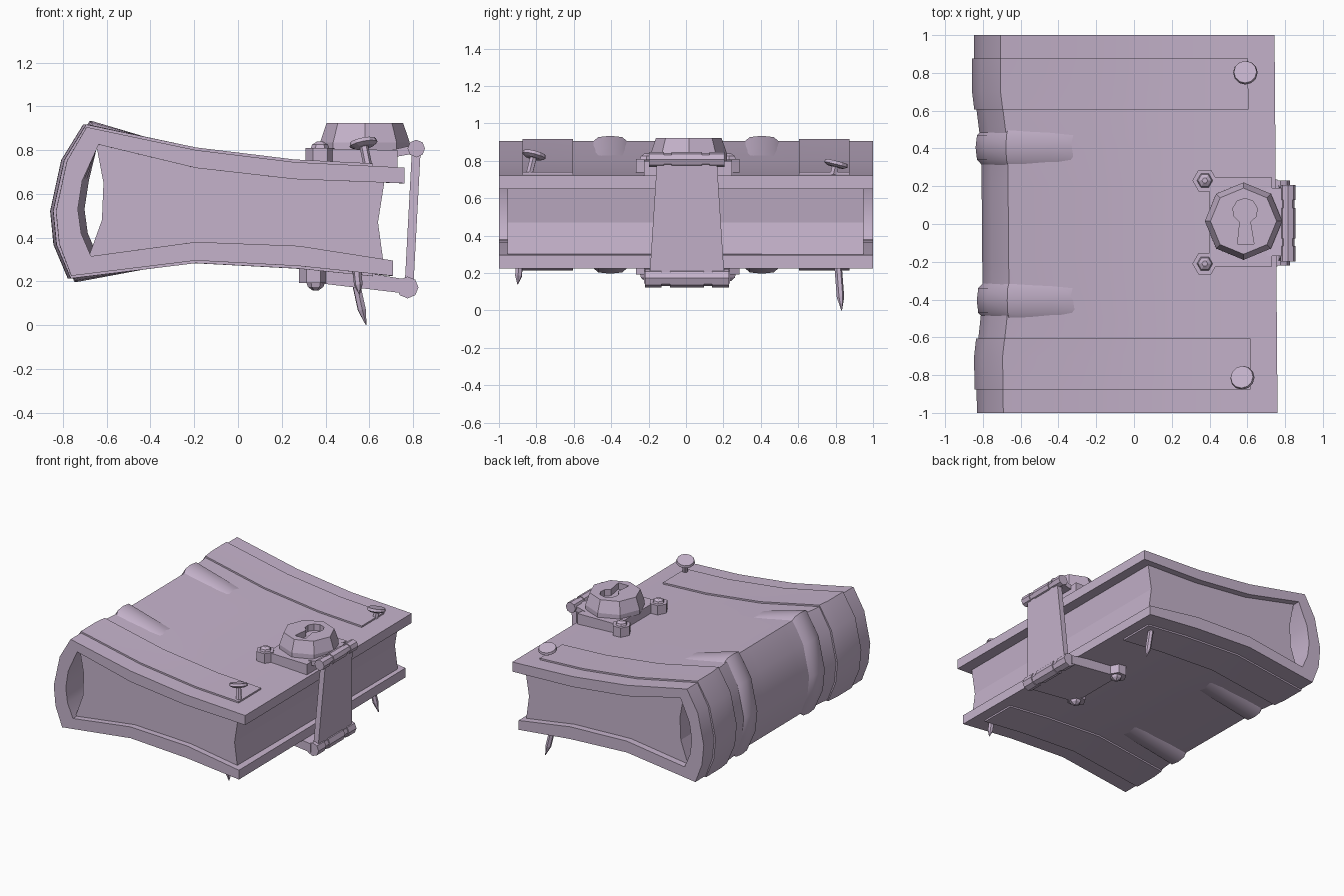
import bpy, bmesh, math
from mathutils import Vector

if "Cube" in bpy.data.objects:
    bpy.data.objects.remove(bpy.data.objects["Cube"])

mat = bpy.data.materials.new("dusty mauve")
mat.diffuse_color = (0.56, 0.45, 0.60, 1)
mat.use_nodes = True
mat.node_tree.nodes["Principled BSDF"].inputs["Base Color"].default_value = mat.diffuse_color


def loft(name, rings, smooth=None):
    """Skin closed rings of points and cap both ends."""
    bm = bmesh.new()
    vs = [[bm.verts.new(p) for p in r] for r in rings]
    n = len(rings[0])
    for a, b in zip(vs, vs[1:]):
        for i in range(n):
            j = (i + 1) % n
            bm.faces.new((a[i], a[j], b[j], b[i]))
    bm.faces.new(vs[0])
    bm.faces.new(vs[-1])
    bmesh.ops.recalc_face_normals(bm, faces=bm.faces)
    me = bpy.data.meshes.new(name)
    bm.to_mesh(me)
    bm.free()
    me.materials.append(mat)
    if smooth:
        for p in me.polygons:
            p.use_smooth = True
        me.set_sharp_from_angle(angle=math.radians(smooth))
    ob = bpy.data.objects.new(name, me)
    bpy.context.collection.objects.link(ob)
    return ob


def tube(name, stops, n=8):
    """Straight n-sided bar through (point, radius) stops."""
    pts = [Vector(p) for p, r in stops]
    q = Vector((0, 0, 1)).rotation_difference((pts[-1] - pts[0]).normalized())
    return loft(name, [[p + q @ Vector((r * math.cos(2 * math.pi * i / n), r * math.sin(2 * math.pi * i / n), 0))
                        for i in range(n)] for p, (_, r) in zip(pts, stops)])


def prism_y(name, prof, y0, y1):
    return loft(name, [[(x, y, z) for x, z in prof] for y in (y0, y1)])


# outer and inner cover profile (x, z), from top board round the spine to bottom board
OUT = [(.752, .72), (.25, .745), (-.2, .80), (-.70, .905), (-.79, .75), (-.84, .52),
       (-.825, .37), (-.77, .225), (-.2, .295), (.27, .27), (.70, .225)]
INN = [(.752, .648), (.25, .667), (-.2, .718), (-.645, .825), (-.72, .66), (-.74, .53),
       (-.725, .42), (-.68, .315), (-.2, .38), (.27, .362), (.70, .295)]


def pinch(x, y):
    """Skew the book slightly and pull the middle of the spine inwards."""
    p = .035 * max(0, min(1, (.7 - abs(y)) / .3)) if x < -.65 else 0
    return x + p - .008 * y


def offset(path, d):
    """Push an open path outwards by d."""
    out = []
    for i, p in enumerate(path):
        a, b = Vector(path[max(i - 1, 0)]), Vector(path[min(i + 1, len(path) - 1)])
        t = (b - a).normalized()
        out.append((p[0] + t.y * d, p[1] - t.x * d))
    return out


# cover: boards and spine in one piece
YS = [-1, -.87, -.7, -.6, -.5, -.4, -.2, 0, .2, .4, .5, .6, .7, .87, 1]
loft("cover", [[(pinch(x, y), y, z) for y in YS] + [(pinch(u, y), y, w) for y in reversed(YS)]
               for (x, z), (u, w) in zip(OUT, INN)], 25)

# page block with hollow fore edge and hollow back
prism_y("pages", [(.67, .66), (.25, .68), (-.2, .73), (-.65, .835), (-.615, .65), (-.622, .48),
                  (-.685, .305), (-.2, .37), (.27, .35), (.665, .285), (.64, .47)], -.955, .95)

# leather straps wrapped round the spine
PATH = [(.61, .727)] + OUT[1:-1] + [(.61, .235)]
for s in (-1, 1):
    y0, y1 = sorted((s * .605, s * .875))
    hi, lo = offset(PATH, .012), offset(PATH, -.02)
    ys = [y0, s * .7, y1]
    loft("strap", [[(pinch(a[0], y), y, a[1]) for y in ys] + [(pinch(b[0], y), y, b[1]) for y in reversed(ys)]
                   for a, b in zip(hi, lo)], 25)

# raised spine bands fading out on the boards
RIB = [(-.27, .815), (-.45, .855)] + OUT[3:8] + [(-.45, .263), (-.27, .285)]
HT = [-.004, .012, .03, .03, .03, .03, .03, .012, -.004]
for s in (-1, 1):
    rings = []
    for i, h in enumerate(HT):
        row = []
        for dy, k in ((-.11, -.02), (-.065, h * .75), (0, h), (.065, h * .75), (.11, -.02)):
            x, z = offset(RIB, k)[i]
            y = s * .405 + dy
            row.append((pinch(x, s * .405), y, z))
        rings.append(row)
    loft("spine_band", rings, 50)

# lock plate on the top board and clasp plate on the bottom board
prism_y("lock_plate", [(.40, .72), (.73, .70), (.73, .80), (.40, .805)], -.225, .245)
prism_y("clasp_plate", [(.34, .28), (.76, .21), (.76, .145), (.34, .195)], -.225, .235)
for y in (-.21, .23):
    tube("lock_lug", [((.375, y, .72), .066), ((.375, y, .81), .066)], 6)
    tube("lock_stud", [((.375, y, .81), .042), ((.375, y, .825), .036), ((.375, y, .838), .015)], 6)
    tube("clasp_lug", [((.345, y, .192), .066), ((.345, y, .28), .066)], 6)
    tube("clasp_stud", [((.355, y, .157), .012), ((.355, y, .175), .036), ((.355, y, .195), .042)], 6)

# octagonal lock with a cut keyhole
lock = tube("lock", [((.58, .015, .80), .205), ((.58, .015, .835), .205), ((.58, .015, .923), .175)])
key = []
for i in range(9):
    a = math.radians(-65 + i * 310 / 8)
    key.append((.588 + .066 * math.cos(a), .07 + .066 * math.sin(a)))
key += [(.548, -.105), (.635, -.105)]
cutter = loft("keyhole_cutter", [[(x, y, z) for x, y in key] for z in (.875, 1.0)])
cutter.hide_render = True
cutter.display_type = 'WIRE'
cut = lock.modifiers.new("keyhole", 'BOOLEAN')
cut.operation = 'DIFFERENCE'
cut.solver = 'EXACT'
cut.object = cutter

# hinge barrels, their leaves and the clasp bar between them
prism_y("hinge_leaf", [(.70, .765), (.81, .785), (.81, .825), (.70, .80)], -.17, .19)
for name, x, z, r, w in (("top_hinge", .815, .807, .04, .9), ("bottom_hinge", .775, .172, .05, 1)):
    for a, b, k in ((-.22, -.13, 1), (-.13, -.085, .85), (-.085, .095, 1), (.095, .14, .85), (.14, .23, 1)):
        tube(name, [((x, a * w, z), r * k), ((x, b * w, z), r * k)])
loft("clasp_bar", [[(x - .02, -w, z), (x + .02, -w, z), (x + .02, w + .01, z), (x - .02, w + .01, z)]
                   for x, z, w in ((.782, .18, .195), (.815, .80, .155))])

# bent nails: heads on top, points sticking out below
for (x, y, z), (dx, dy) in (((.59, .80, .775), (-.05, .25)), ((.575, -.815, .822), (-.2, .25))):
    top, d = Vector((x, y, z)), Vector((dx, dy, 1)).normalized()
    tube("nail_shank", [(top - d * .13, .02), (top, .02)], 6)
    tube("nail_head", [(top - d * .008, .045), (top + d * .004, .065), (top + d * .022, .06)], 12)
for pts in (((.52, .81, .28), (.566, .826, .07), (.586, .832, 0)),
            ((.54, -.89, .28), (.55, -.895, .185), (.555, -.90, .14))):
    tube("nail_point", [(pts[0], .02), (pts[1], .02), (pts[2], .002)], 6)
